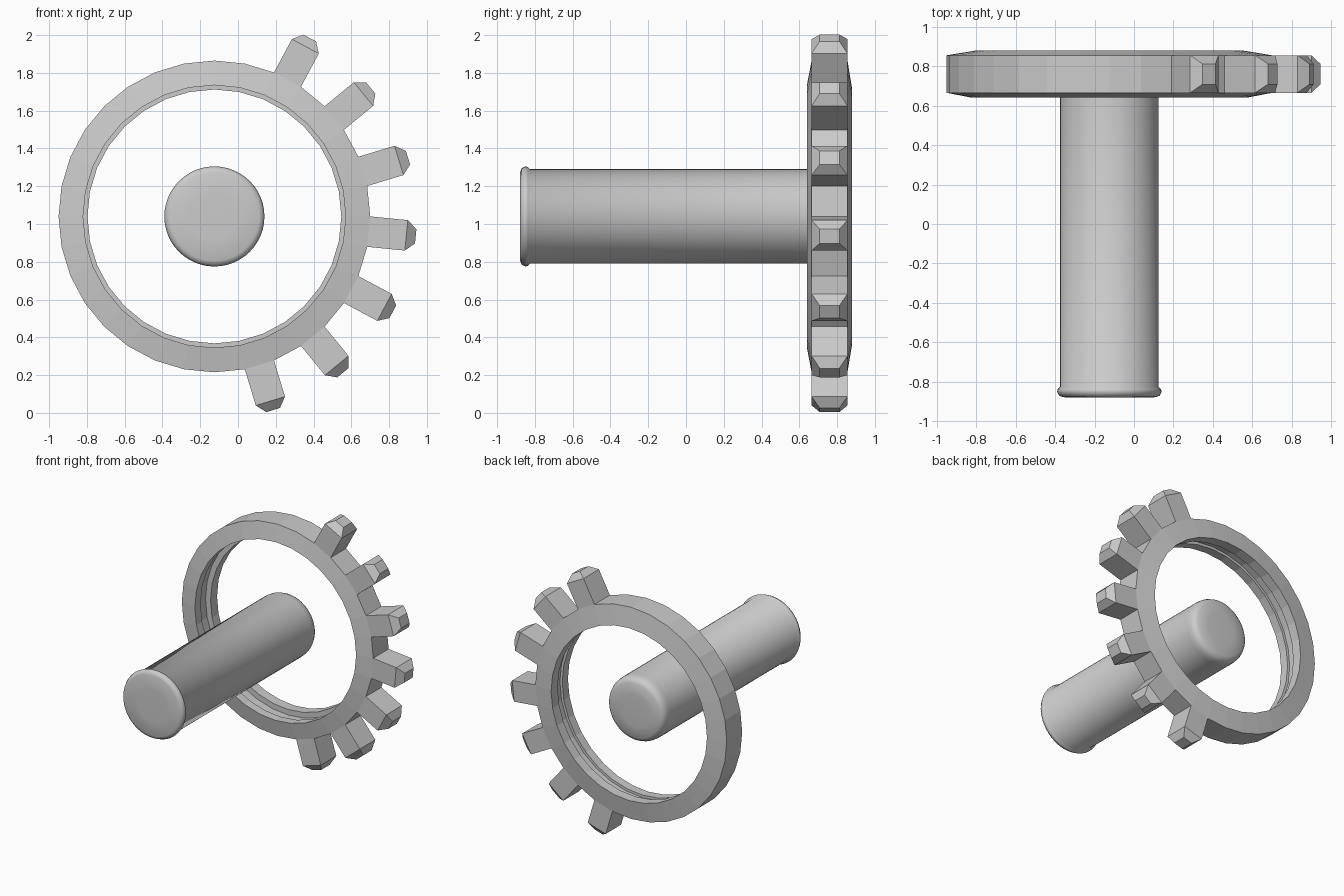
import bpy, bmesh
from math import sin, cos, tau
from mathutils import Vector

if "Cube" in bpy.data.objects:
    bpy.data.objects.remove(bpy.data.objects["Cube"])

CX, CZ = -0.125, 1.04   # shared axis of ring and shaft


def lathe(profile, seg, closed):
    """Spin (radius, y) points around the y axis; returns bmesh and bands of faces."""
    bm = bmesh.new()
    rings = [[bm.verts.new((CX + r * cos(tau * i / seg), y, CZ + r * sin(tau * i / seg)))
              for i in range(seg)] for r, y in profile]
    pairs = list(zip(rings, rings[1:] + rings[:1]))
    if not closed:
        pairs.pop()
        bm.faces.new(rings[0])
        bm.faces.new(rings[-1])
    bands = [[bm.faces.new((a[i], a[(i + 1) % seg], b[(i + 1) % seg], b[i]))
              for i in range(seg)] for a, b in pairs]
    bmesh.ops.recalc_face_normals(bm, faces=bm.faces[:])
    return bm, bands


def finish(bm, name, smooth=False):
    bmesh.ops.recalc_face_normals(bm, faces=bm.faces[:])
    for f in bm.faces:
        f.smooth = smooth
    me = bpy.data.meshes.new(name)
    bm.to_mesh(me)
    bm.free()
    ob = bpy.data.objects.new(name, me)
    bpy.context.collection.objects.link(ob)
    return ob


# Ring: low-poly, tapered sides, shallow groove inside
SEG = 32
bm, bands = lathe([(0.825, 0.665), (0.825, 0.855), (0.672, 0.88), (0.672, 0.80),
                   (0.715, 0.80), (0.715, 0.71), (0.695, 0.71), (0.695, 0.64)], SEG, True)


def extrude(face, dist, direction):
    new = bmesh.ops.extrude_discrete_faces(bm, faces=[face])["faces"][0]
    bmesh.ops.translate(bm, verts=new.verts[:], vec=direction * dist)
    return new


# Teeth: every other outer face on the right, extruded with a chamfered tip
for k in range(-3, 4):
    i = (2 * k - 1) % SEG
    a = (i + 0.5) * tau / SEG
    out, side = Vector((cos(a), 0, sin(a))), Vector((-sin(a), 0, cos(a)))
    face = extrude(bands[0][i], 0.2, out)
    face = extrude(face, 0.05, out)
    c = face.calc_center_median()
    for v in face.verts:
        d = v.co - c
        v.co -= side * (0.043 if d.dot(side) > 0 else -0.043)
        v.co.y -= 0.043 if d.y > 0 else -0.043
finish(bm, "toothed_ring")

# Shaft: smooth, beaded front end and rounded back end
bm, _ = lathe([(0.12, -0.88), (0.235, -0.878), (0.255, -0.87), (0.265, -0.85), (0.262, -0.837),
               (0.25, -0.825), (0.25, 0.73), (0.246, 0.765), (0.235, 0.79), (0.21, 0.805),
               (0.12, 0.81)], 48, False)
finish(bm, "shaft", True)
